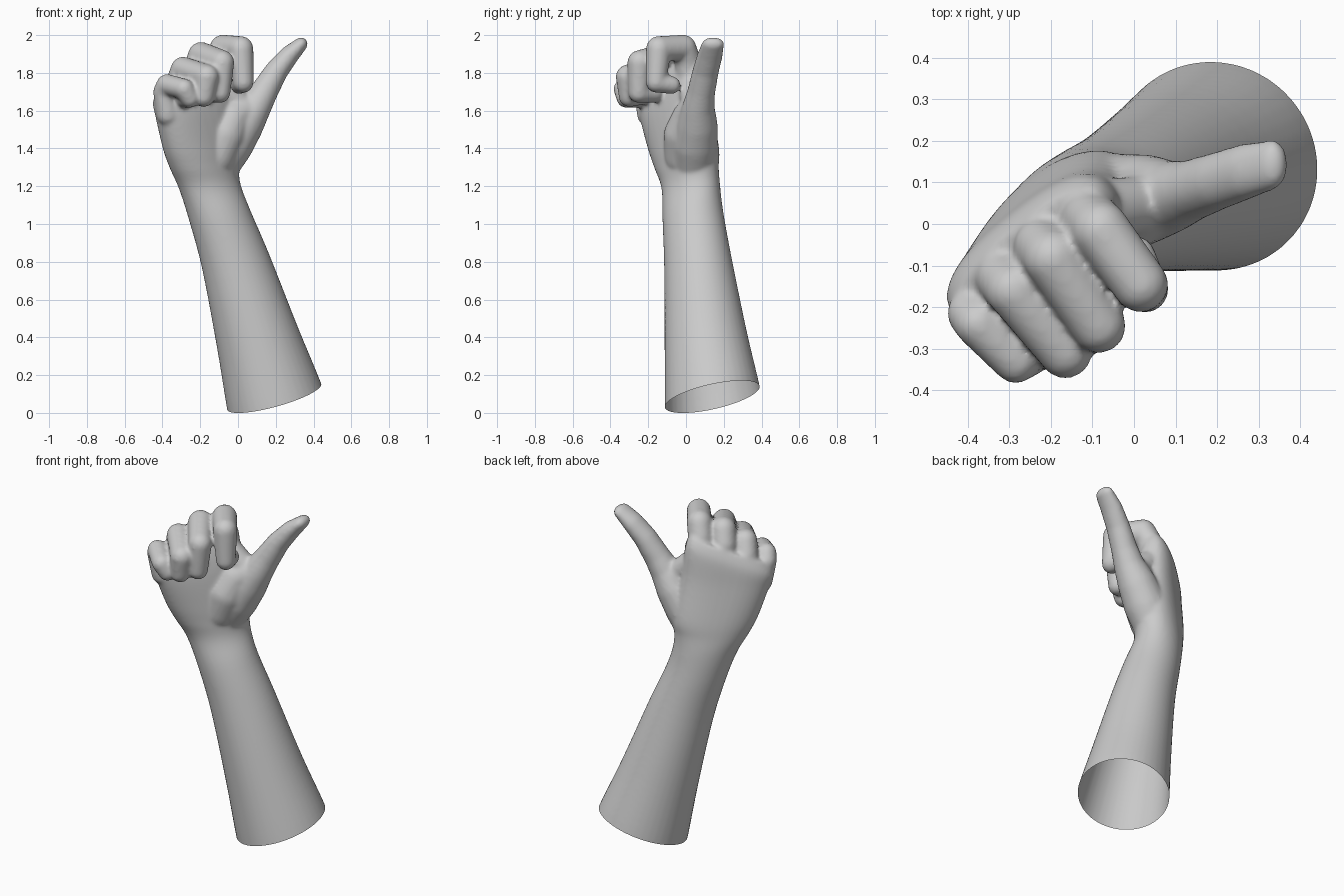
import bpy, bmesh, math
from mathutils import Vector, Matrix

U = Vector((0.77, 0.635, 0))     # across the hand, little finger to index
N = Vector((0.635, -0.77, 0))    # out of the palm
SIDES = 40
bm = bmesh.new()


def catmull(p, steps):
    """Smooth list of tuples through the given ones."""
    out = []
    for i in range(len(p) - 1):
        a, b, c, d = p[max(i - 1, 0)], p[i], p[i + 1], p[min(i + 2, len(p) - 1)]
        for s in range(steps):
            t = s / steps
            out.append([0.5 * (2 * q + (r - o) * t + (2 * o - 5 * q + 4 * r - v) * t * t
                               + (3 * q - o - 3 * r + v) * t ** 3)
                        for o, q, r, v in zip(a, b, c, d)])
    return out + [list(p[-1])]


def loft(sections):
    """Rings: x, y, z, half width, half thickness, tilt, squareness (1 = ellipse)."""
    rings = []
    for x, y, z, a, b, tilt, sq in catmull(sections, 5):
        ring = []
        for k in range(SIDES):
            t = 2 * math.pi * k / SIDES
            u = a * math.copysign(abs(math.cos(t)) ** sq, math.cos(t))
            n = b * math.copysign(abs(math.sin(t)) ** sq, math.sin(t))
            ring.append(bm.verts.new(Vector((x, y, z + tilt * u)) + U * u + N * n))
        rings.append(ring)
    for lo, hi in zip(rings, rings[1:]):
        for k in range(SIDES):
            j = (k + 1) % SIDES
            bm.faces.new((lo[k], lo[j], hi[j], hi[k]))
    bm.faces.new(rings[0][::-1])
    bm.faces.new(rings[-1])


def limb(points):
    """Chain of rounded bones: x, y, z, radius, optional radius along y."""
    for pair in zip(points, points[1:]):
        part = bmesh.new()
        for p in pair:
            m = Matrix.Translation(p[:3]) @ Matrix.Diagonal((p[3], p[-1], p[3], 1))
            bmesh.ops.create_uvsphere(part, u_segments=24, v_segments=14, radius=1, matrix=m)
        hull = bmesh.ops.convex_hull(part, input=part.verts)
        junk = {g for g in hull["geom_interior"] + hull["geom_unused"]
                if isinstance(g, bmesh.types.BMVert)}
        bmesh.ops.delete(part, geom=list(junk), context='VERTS')
        bmesh.ops.recalc_face_normals(part, faces=part.faces)
        tmp = bpy.data.meshes.new("bone")
        part.to_mesh(tmp)
        part.free()
        bm.from_mesh(tmp)
        bpy.data.meshes.remove(tmp)


# Forearm, wrist and palm
loft([
    (0.230, 0.155, -0.06, 0.252, 0.265, 0.35, 1),
    (0.192, 0.139, 0.085, 0.247, 0.255, 0.35, 1),
    (0.103, 0.103, 0.40, 0.212, 0.220, 0.32, 1),
    (-0.012, 0.062, 0.80, 0.178, 0.178, 0.28, 1),
    (-0.098, 0.036, 1.05, 0.168, 0.156, 0.18, 1),
    (-0.150, 0.025, 1.20, 0.180, 0.136, 0.08, 1),
    (-0.177, 0.003, 1.30, 0.210, 0.132, 0.02, 0.95),
    (-0.190, -0.013, 1.40, 0.240, 0.130, 0.02, 0.9),
    (-0.226, -0.056, 1.60, 0.245, 0.117, 0.15, 0.82),
    (-0.245, -0.067, 1.73, 0.243, 0.100, 0.36, 0.78),
    (-0.243, -0.069, 1.80, 0.215, 0.072, 0.40, 0.8),
])

# Thumb with its fleshy base, and the web beside the index finger
limb([(-0.125, 0.045, 1.25, 0.105), (-0.10, 0.045, 1.32, 0.112), (-0.04, 0.05, 1.42, 0.12),
      (0.025, 0.06, 1.52, 0.108), (0.085, 0.065, 1.61, 0.087), (0.135, 0.08, 1.695, 0.074),
      (0.20, 0.103, 1.805, 0.062, 0.070), (0.268, 0.126, 1.89, 0.052, 0.068),
      (0.334, 0.143, 1.953, 0.036, 0.060)])
limb([(-0.12, 0.0, 1.36, 0.115), (-0.075, 0.0, 1.47, 0.118), (-0.03, 0.025, 1.56, 0.10),
      (0.03, 0.05, 1.60, 0.085)])
limb([(-0.09, 0.03, 1.72, 0.075), (0.0, 0.045, 1.64, 0.07), (0.08, 0.06, 1.60, 0.06)])

# Curled fingers: knuckle, top, middle joint, end joint, tip
limb([(-0.125, 0.02, 1.74, 0.072), (-0.105, 0.01, 1.86, 0.07), (-0.08, -0.015, 1.932, 0.07),
      (0.015, -0.145, 1.928, 0.067), (0.028, -0.158, 1.75, 0.055), (0.005, -0.075, 1.735, 0.047)])
limb([(-0.225, -0.06, 1.70, 0.072), (-0.22, -0.055, 1.82, 0.07), (-0.195, -0.083, 1.894, 0.07),
      (-0.085, -0.245, 1.855, 0.066), (-0.095, -0.25, 1.695, 0.055), (-0.14, -0.17, 1.69, 0.048)])
limb([(-0.31, -0.135, 1.65, 0.07), (-0.315, -0.13, 1.75, 0.067), (-0.29, -0.16, 1.82, 0.066),
      (-0.165, -0.308, 1.78, 0.064), (-0.18, -0.30, 1.675, 0.056), (-0.22, -0.23, 1.68, 0.048)])
limb([(-0.372, -0.20, 1.58, 0.06), (-0.392, -0.215, 1.70, 0.058), (-0.375, -0.24, 1.737, 0.057),
      (-0.285, -0.33, 1.715, 0.054), (-0.255, -0.318, 1.665, 0.05), (-0.28, -0.25, 1.66, 0.046)])

mesh = bpy.data.meshes.new("forearm_and_hand")
bm.to_mesh(mesh)
bm.free()
arm = bpy.data.objects.new("forearm_and_hand", mesh)
bpy.context.collection.objects.link(arm)
bpy.context.view_layer.objects.active = arm
arm.select_set(True)

# Fuse the parts into one skin and soften the joins
fuse = arm.modifiers.new("fuse", 'REMESH')
fuse.mode = 'VOXEL'
fuse.voxel_size = 0.01
soft = arm.modifiers.new("soften", 'SMOOTH')
soft.factor = 0.5
soft.iterations = 10
for name in ("fuse", "soften"):
    bpy.ops.object.modifier_apply(modifier=name)

# Slanted open end of the forearm
bm = bmesh.new()
bm.from_mesh(arm.data)
bmesh.ops.bisect_plane(bm, geom=bm.verts[:] + bm.edges[:] + bm.faces[:],
                       plane_co=(0.19, 0.14, 0.085), plane_no=(-0.27, -0.22, 1),
                       clear_inner=True)
for f in bm.faces:
    f.smooth = True
bm.to_mesh(arm.data)
bm.free()
